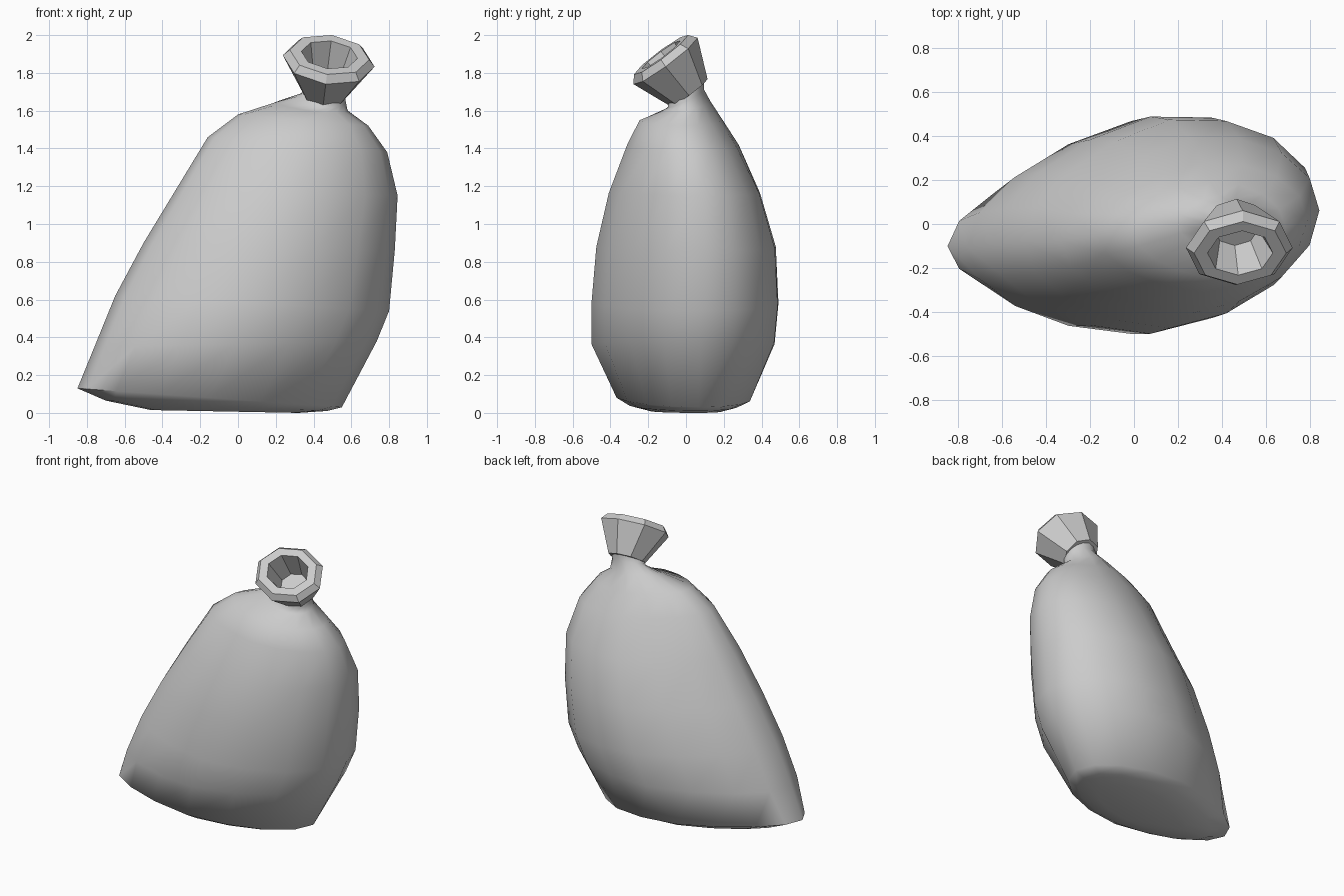
import bpy, bmesh, math
from mathutils import Vector

if "Cube" in bpy.data.objects:
    bpy.data.objects.remove(bpy.data.objects["Cube"])


def loft(name, rings, smooth):
    """Skin a list of closed point rings and cap both ends."""
    bm = bmesh.new()
    loops = [[bm.verts.new(p) for p in ring] for ring in rings]
    n = len(loops[0])
    for a, b in zip(loops, loops[1:]):
        for i in range(n):
            j = (i + 1) % n
            bm.faces.new((a[i], a[j], b[j], b[i]))
    bm.faces.new(loops[0][::-1])
    bm.faces.new(loops[-1])
    bmesh.ops.recalc_face_normals(bm, faces=bm.faces)
    me = bpy.data.meshes.new(name)
    bm.to_mesh(me)
    bm.free()
    ob = bpy.data.objects.new(name, me)
    bpy.context.collection.objects.link(ob)
    if smooth:
        bpy.ops.object.select_all(action='DESELECT')
        bpy.context.view_layer.objects.active = ob
        ob.select_set(True)
        bpy.ops.object.shade_smooth_by_angle(angle=math.radians(55))
    return ob


# Sack body: left x, left z, right x, right z, half depth, twist, y offset, tilt
sections = [
    (-0.46, 0.015, 0.32, 0.0, 0.18, 0.12, 0.02, 0),
    (-0.70, 0.065, 0.47, 0.01, 0.28, 0.12, 0.01, 0),
    (-0.85, 0.13, 0.55, 0.03, 0.35, 0.12, 0.015, 0),
    (-0.76, 0.35, 0.735, 0.38, 0.485, 0.12, 0, 0),
    (-0.65, 0.62, 0.80, 0.54, 0.495, 0.12, 0, 0),
    (-0.50, 0.90, 0.83, 0.86, 0.475, 0.12, -0.005, 0),
    (-0.33, 1.18, 0.845, 1.15, 0.40, 0.12, -0.025, 0),
    (-0.16, 1.46, 0.79, 1.38, 0.295, 0.07, -0.03, 0),
    (0.00, 1.58, 0.69, 1.52, 0.22, 0.02, -0.03, 0),
    (0.20, 1.645, 0.58, 1.60, 0.13, 0.0, 0, 0.2),
    (0.33, 1.68, 0.57, 1.65, 0.095, 0.0, 0, 0.5),
    (0.35, 1.72, 0.57, 1.70, 0.095, 0.0, 0, 0.7),
]


def sack_ring(xl, zl, xr, zr, hy, twist, yc, tilt, n=16):
    pts = []
    for i in range(n):
        a = math.tau * i / n
        c, s = math.cos(a), math.sin(a)
        # the slumped left end is pinched narrower
        y = hy * s * (1 - 0.2 * max(0, -c))
        x = (xl + xr) / 2 + (xr - xl) / 2 * c
        z = (zl + zr) / 2 + (zr - zl) / 2 * c + tilt * y
        pts.append((x, y + yc + twist * (x - 0.12), z))
    return pts


loft("sack_body", [sack_ring(*s) for s in sections], True)

# Flared octagonal mouth, tilted to the front: offset along axis, radii
axis = Vector((0.10, -0.59, 0.80)).normalized()
side = Vector((1, 0, -0.125)).normalized()
up = axis.cross(side).normalized()
base = Vector((0.46, 0.01, 1.703))
mouth = [
    (-0.01, 0.125, 0.122),
    (0.20, 0.245, 0.21),
    (0.241, 0.212, 0.178),
    (0.241, 0.15, 0.125),
    (0.06, 0.10, 0.09),
]
rings = []
for t, rx, ry in mouth:
    rings.append([base + axis * t + side * rx * math.cos(k * math.tau / 8)
                  + up * ry * math.sin(k * math.tau / 8) for k in range(8)])
loft("sack_mouth", rings, False)
